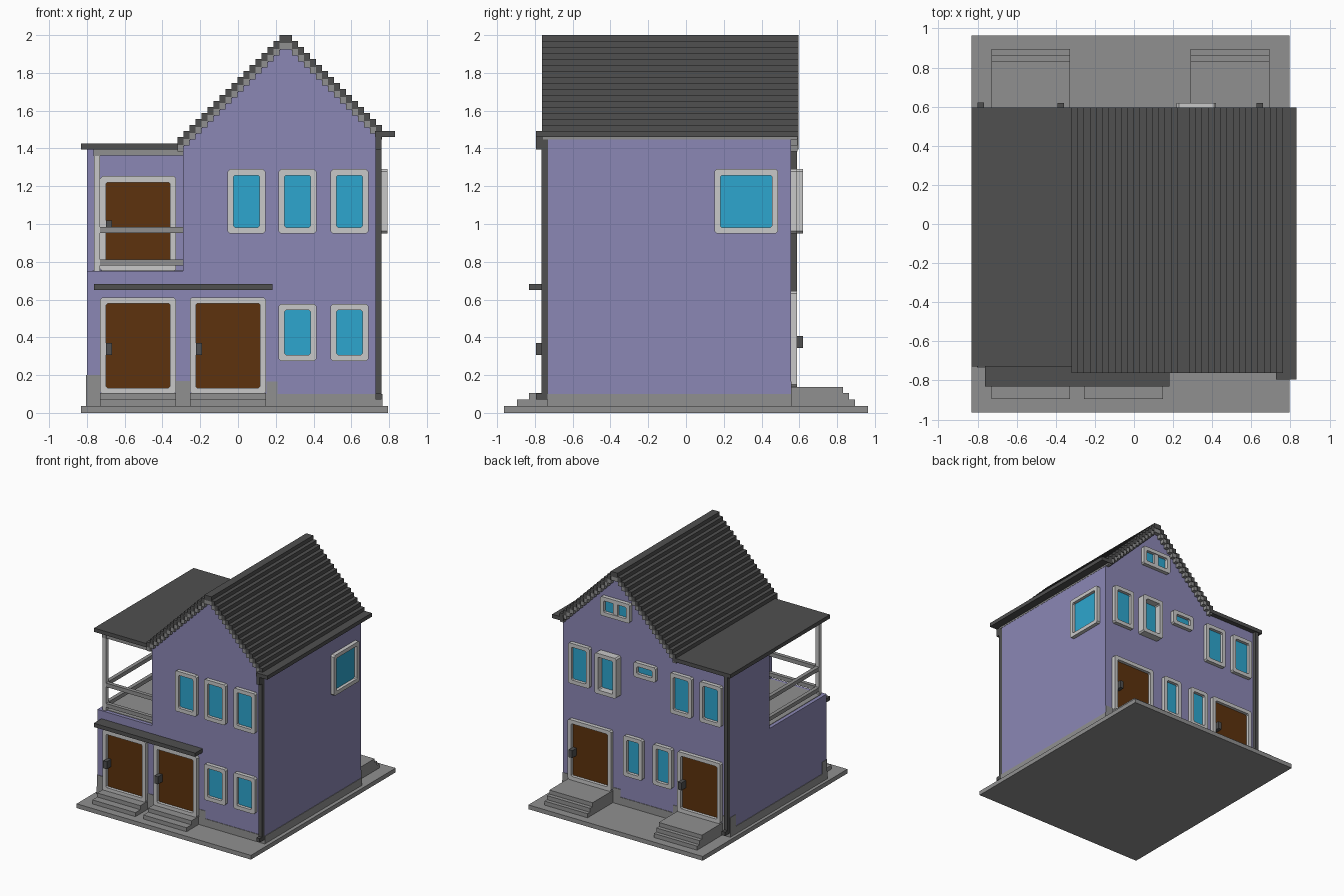
import bpy, bmesh
from mathutils import Vector

if "Cube" in bpy.data.objects:
    bpy.data.objects.remove(bpy.data.objects["Cube"])


def material(name, rgb):
    m = bpy.data.materials.new(name)
    m.diffuse_color = (*rgb, 1)
    m.use_nodes = True
    m.node_tree.nodes["Principled BSDF"].inputs["Base Color"].default_value = m.diffuse_color
    return m


PURPLE = material("lavender wall", (0.26, 0.245, 0.46))
DARK = material("dark roof", (0.08, 0.08, 0.08))
STONE = material("grey stone", (0.28, 0.28, 0.28))
TRIM = material("pale trim", (0.58, 0.58, 0.58))
WOOD = material("brown wood", (0.109, 0.032, 0.004))
GLASS = material("blue glass", (0.027, 0.381, 0.62))

V = 0.0318          # size of one roof step
FRONT, BACK, RIGHT, LEFT = -0.73, 0.555, 0.76, -0.80
RECESS = 0.03       # back wall of the balcony


def finish(name, bm, mat):
    bmesh.ops.recalc_face_normals(bm, faces=bm.faces)
    me = bpy.data.meshes.new(name)
    bm.to_mesh(me)
    bm.free()
    me.materials.append(mat)
    ob = bpy.data.objects.new(name, me)
    bpy.context.collection.objects.link(ob)
    return ob


def box(name, x, y, z, mat):
    bm = bmesh.new()
    bmesh.ops.create_cube(bm, size=1)
    for v in bm.verts:
        for i, (a, b) in enumerate((x, y, z)):
            v.co[i] = a if v.co[i] < 0 else b
    return finish(name, bm, mat)


def prism(name, profile, y0, y1, mat):
    """Extrude an (x, z) outline along y."""
    bm = bmesh.new()
    f = bm.faces.new([bm.verts.new((x, y0, z)) for x, z in profile])
    new = bmesh.ops.extrude_face_region(bm, geom=[f])["geom"]
    for v in new:
        if isinstance(v, bmesh.types.BMVert):
            v.co.y = y1
    return finish(name, bm, mat)


# Wall planes: (along wall, up, outwards) -> world
PLANES = {
    "front": lambda u, w, d: Vector((u, FRONT - d, w)),
    "balcony": lambda u, w, d: Vector((u, RECESS - d, w)),
    "back": lambda u, w, d: Vector((u, BACK + d, w)),
    "right": lambda u, w, d: Vector((RIGHT + d, u, w)),
}


def wall_box(name, side, u, w, d, mat):
    a, b = PLANES[side](u[0], w[0], d[0]), PLANES[side](u[1], w[1], d[1])
    return box(name, *[(min(p, q), max(p, q)) for p, q in zip(a, b)], mat)


def chamfered(u, w, c):
    (a, b), (e, f) = u, w
    return [(a + c, e), (b - c, e), (b, e + c), (b, f - c),
            (b - c, f), (a + c, f), (a, f - c), (a, e + c)]


def opening(name, side, u, w, fill, depth=0.032, border=0.032):
    """Framed window or door: a chamfered ring round a thin panel."""
    plane = PLANES[side]
    iu, iw = (u[0] + border, u[1] - border), (w[0] + border, w[1] - border)
    bm = bmesh.new()
    loops = [[bm.verts.new(plane(p, q, d)) for p, q in chamfered(*r, c)]
             for r, c, d in (((u, w), 0.012, 0), ((u, w), 0.012, depth),
                             ((iu, iw), 0.008, depth), ((iu, iw), 0.008, 0))]
    for k in range(4):
        a, b = loops[k], loops[(k + 1) % 4]
        for i in range(8):
            j = (i + 1) % 8
            bm.faces.new((a[i], a[j], b[j], b[i]))
    finish(name + "_frame", bm, TRIM)
    wall_box(name + "_panel", side, iu, iw, (-0.002, 0.006), fill)


def door(name, side, x, z, handle_x, handle_z):
    opening(name, side, x, z, WOOD)
    wall_box(name + "_handle", side, (handle_x, handle_x + 0.033),
             (handle_z, handle_z + 0.063), (0.004, 0.064), DARK)


# Ground slab and house walls
box("ground_slab", (-0.83, 0.795), (-0.963, 0.963), (0, 0.036), STONE)
prism("gable_block", [(-0.29, 0.03), (RIGHT, 0.03), (RIGHT, 1.462), (0.744, 1.462),
                      (0.2525, 1.953), (-0.29, 1.41)], FRONT, BACK, PURPLE)
box("left_block", (LEFT, -0.29), (RECESS, BACK), (0.03, 1.396), PURPLE)
box("balcony_base", (LEFT, -0.29), (FRONT, RECESS), (0.03, 0.75), PURPLE)
box("balcony_floor", (LEFT + 0.03, -0.29), (FRONT + 0.03, RECESS), (0.745, 0.754), STONE)

# Stone plinth with raised patches
E = 0.004
box("plinth", (LEFT - E, RIGHT + E), (FRONT - E, BACK + E), (0.03, 0.1), STONE)
for i, (side, u, top) in enumerate((
        ("front", (LEFT, -0.73), 0.2), ("front", (-0.33, -0.255), 0.17),
        ("front", (0.15, 0.21), 0.165), ("back", (0.22, 0.29), 0.165),
        ("back", (-0.33, -0.27), 0.165), ("back", (0.69, RIGHT), 0.165),
        ("back", (LEFT, -0.73), 0.2))):
    wall_box(f"plinth_patch_{i}", side, u, (0.09, top), (-0.002, E), STONE)
for y in ((FRONT, FRONT + 0.06), (BACK - 0.07, BACK)):
    box("plinth_side_patch", (LEFT - E, LEFT + 0.002), y, (0.09, 0.2), STONE)


# Stepped gable roof and its grey under-layer
def stairs(drop):
    left = []
    for i in range(17, -1, -1):
        left += [(0.22 - i * V, 2 - i * V - drop), (0.22 - (i - 1) * V, 2 - i * V - drop)]
    right = []
    for i in range(0, 16):
        right += [(0.285 + (i - 1) * V, 2 - i * V - drop), (0.285 + i * V, 2 - i * V - drop)]
    return left[:-1] + right[1:]


prism("gable_roof", stairs(0) + stairs(1.3 * V)[::-1], -0.762, 0.595, DARK)
prism("roof_lining", stairs(1.28 * V) + stairs(2.4 * V)[::-1], -0.757, 0.59, STONE)
box("right_eave", (0.725, 0.83), (-0.795, 0.595), (1.46, 1.492), DARK)
box("flat_roof", (-0.83, -0.29), (-0.73, 0.595), (1.395, 1.427), DARK)
box("flat_roof_front_edge", (-0.83, -0.29), (-0.762, -0.73), (1.395, 1.426), DARK).hide_render = True
bpy.data.objects.remove(bpy.data.objects["flat_roof_front_edge"])

# Balcony post, rails and top beams
box("balcony_post", (-0.762, -0.73), (-0.715, -0.683), (0.75, 1.365), TRIM)
for z in (0.78, 0.952, 1.362):
    box("front_rail", (-0.735, -0.29), (-0.715, -0.683), (z, z + 0.033), STONE)
    box("side_rail", (-0.762, -0.73), (-0.69, RECESS), (z, z + 0.0325), STONE)
box("post_cap", (-0.765, -0.727), (-0.718, -0.68), (1.36, 1.396), STONE)

# Doors
door("front_left_door", "front", (-0.73, -0.328), (0.1, 0.612), -0.7, 0.306)
door("front_right_door", "front", (-0.255, 0.148), (0.1, 0.612), -0.223, 0.306)
door("balcony_door", "balcony", (-0.73, -0.328), (0.75, 1.253), -0.7, 0.955)
door("back_main_door", "back", (0.29, 0.692), (0.138, 0.645), 0.627, 0.343)
door("back_side_door", "back", (-0.73, -0.328), (0.138, 0.645), -0.391, 0.343)

# Door steps
for x in ((-0.73, -0.328), (-0.255, 0.148)):
    for k, y in enumerate((-0.896, -0.832)):
        box("front_step", x, (y, FRONT), (0.03, 0.07 + k * 0.034), STONE)
for x in ((-0.73, -0.328), (0.29, 0.692)):
    for k, y in enumerate((0.895, 0.863, 0.83)):
        box("back_step", x, (BACK, y), (0.03, 0.07 + k * 0.034), STONE)

# Awning over the front doors
box("awning", (-0.763, 0.182), (-0.83, FRONT), (0.65, 0.682), DARK)

# Windows
for x in (0.215, 0.49):
    opening("front_lower_window", "front", (x, x + 0.2), (0.274, 0.577), GLASS)
for x in (-0.055, 0.215, 0.49):
    opening("front_upper_window", "front", (x, x + 0.2), (0.95, 1.29), GLASS)
opening("side_window", "right", (0.15, 0.487), (0.95, 1.29), GLASS)
for x in (-0.275, 0.0):
    opening("back_lower_window", "back", (x, x + 0.175), (0.305, 0.645), GLASS)
for x in (-0.735, -0.46, 0.49):
    opening("back_upper_window", "back", (x, x + 0.2), (0.95, 1.29), GLASS)
opening("back_bay_window", "back", (0.217, 0.42), (0.95, 1.29), GLASS, depth=0.065)
opening("back_small_window", "back", (-0.125, 0.08), (1.165, 1.29), GLASS)
opening("attic_window", "back", (0.115, 0.39), (1.6, 1.76), GLASS)
wall_box("attic_mullion", "back", (0.232, 0.273), (1.625, 1.735), (0, 0.025), TRIM)

# Downpipes with elbows
box("front_pipe", (0.727, 0.759), (-0.764, FRONT), (0.07, 1.465), DARK)
box("front_pipe_top", (0.727, 0.759), (-0.795, -0.755), (1.395, 1.465), DARK)
box("front_pipe_foot", (0.727, 0.759), (-0.795, FRONT), (0.07, 0.102), DARK)
box("back_pipe", (-0.8, -0.768), (BACK, 0.588), (0.07, 1.4), DARK)
box("back_pipe_foot", (-0.8, -0.768), (BACK, 0.622), (0.07, 0.102), DARK)
